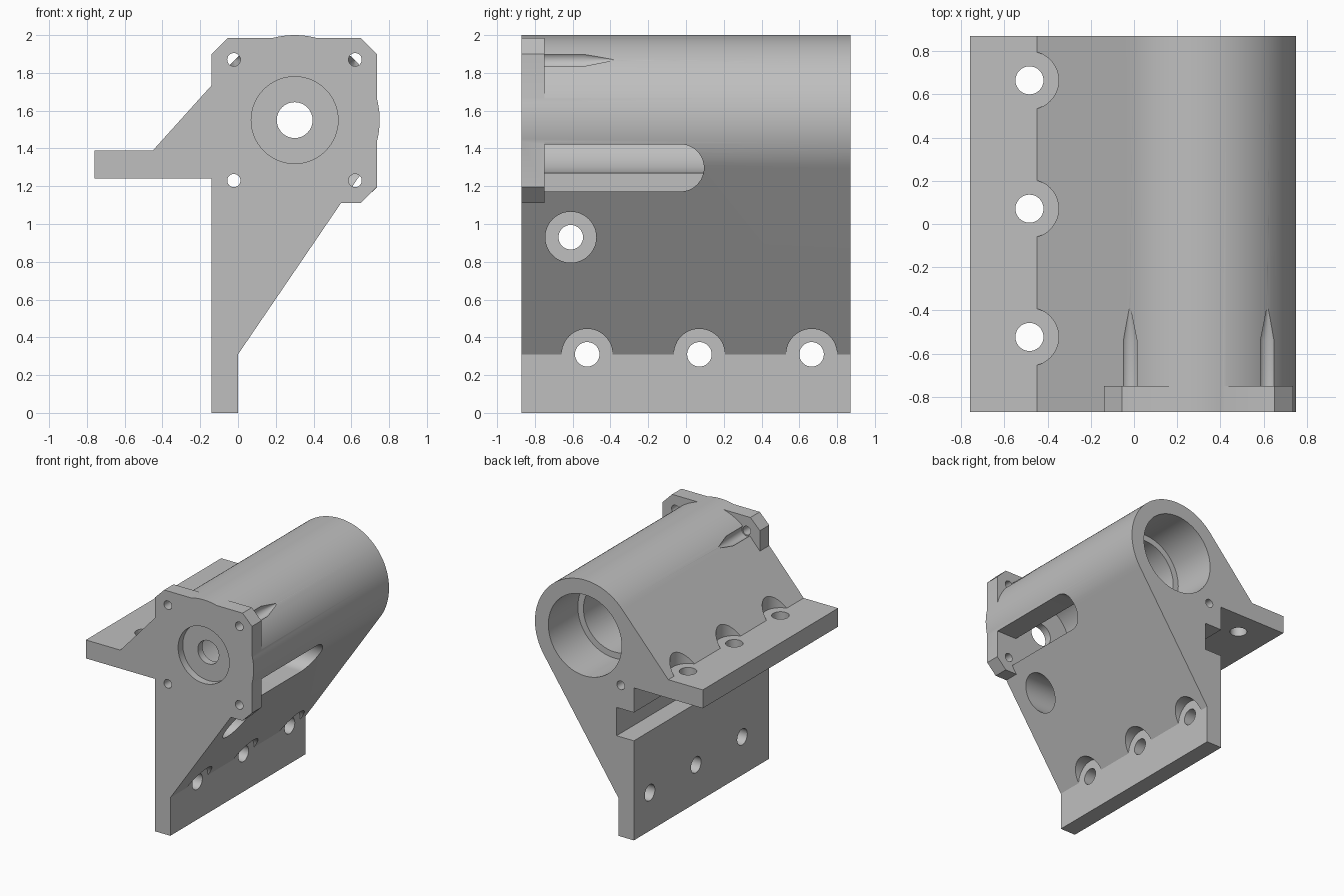
import bpy, bmesh
from math import sin, cos, radians, pi

cube = bpy.data.objects.get("Cube")
if cube:
    bpy.data.objects.remove(cube, do_unlink=True)

grey = bpy.data.materials.new("plain grey")
grey.use_nodes = True
grey.diffuse_color = (0.52, 0.52, 0.52, 1)
grey.node_tree.nodes["Principled BSDF"].inputs["Base Color"].default_value = (0.52, 0.52, 0.52, 1)

FRONT, BACK, FLANGE = -0.87, 0.87, -0.75
CX, CZ, R = 0.30, 1.55, 0.45


def place(axis, a, b, t):
    return {"x": (t, a, b), "y": (a, t, b), "z": (a, b, t)}[axis]


def loft(name, axis, sections):
    """Closed solid through a list of (position, outline) along an axis."""
    bm = bmesh.new()
    rings = [[bm.verts.new(place(axis, a, b, t)) for a, b in pts] for t, pts in sections]
    n = len(rings[0])
    for r0, r1 in zip(rings, rings[1:]):
        for i in range(n):
            j = (i + 1) % n
            bm.faces.new((r0[i], r0[j], r1[j], r1[i]))
    bm.faces.new(rings[0])
    bm.faces.new(rings[-1])
    bmesh.ops.recalc_face_normals(bm, faces=bm.faces)
    mesh = bpy.data.meshes.new(name)
    bm.to_mesh(mesh)
    bm.free()
    obj = bpy.data.objects.new(name, mesh)
    bpy.context.collection.objects.link(obj)
    mesh.materials.append(grey)
    return obj


def prism(name, axis, pts, lo, hi):
    return loft(name, axis, [(lo, pts), (hi, pts)])


def arc(a, b, r, start, end, n):
    angles = [radians(start + (end - start) * i / n) for i in range(n + 1)]
    return [(a + r * cos(t), b + r * sin(t)) for t in angles]


def turned(name, axis, a, b, steps, n=32):
    """Stepped round solid from (position, radius) pairs."""
    return loft(name, axis, [(t, arc(a, b, r, 0, 360, n)[:-1]) for t, r in steps])


def rect(a0, b0, a1, b1):
    return [(a0, b0), (a1, b0), (a1, b1), (a0, b1)]


def combine(target, other, operation):
    mod = target.modifiers.new(other.name, "BOOLEAN")
    mod.operation = operation
    mod.solver = "EXACT"
    mod.object = other
    other.hide_render = True
    bpy.context.view_layer.objects.active = target
    bpy.ops.object.modifier_apply(modifier=mod.name)
    bpy.data.objects.remove(other, do_unlink=True)


# Bracket body: barrel with tangent webs to the upright plate and side wing
outline = [(-0.76, 1.39), (-0.76, 1.24), (-0.14, 1.24), (-0.14, 0), (0, 0), (0, 0.31)]
outline += arc(CX, CZ, R, -34.5, 138.5, 56) + [(-0.45, 1.39)]
body = prism("motor_bracket", "y", outline, FRONT, BACK)

# Square mounting flange with clipped corners
flange = [(-0.14, 1.11), (0.65, 1.11), (0.735, 1.195), (0.735, 1.90),
          (0.65, 1.985), (-0.055, 1.985), (-0.14, 1.90)]
combine(body, prism("flange", "y", flange, FRONT, FLANGE), "UNION")

cutters = []

# Main bore: bearing seat at the back, coupler chamber, shaft hole, front recess
cutters.append(turned("chamber", "y", CX, CZ, [(FLANGE, 0.28), (0.49, 0.28), (0.491, 0.33), (1, 0.33)], 64))
cutters.append(turned("front_recess", "y", CX, CZ, [(-1, 0.23), (-0.81, 0.23)], 64))
cutters.append(turned("shaft_hole", "y", CX, CZ, [(-0.9, 0.095), (-0.7, 0.095)]))

# Flange screw holes, with pointed clearance grooves along the top of the barrel
for x in (-0.022, 0.62):
    cutters.append(turned("screw_groove", "y", x, 1.87, [(FLANGE, 0.045), (-0.54, 0.045), (-0.375, 0.001)]))
    cutters.append(turned("upper_screw_hole", "y", x, 1.87, [(-1, 0.035), (-0.7, 0.035)], 24))
cutters.append(turned("lower_screw_hole", "y", 0.62, 1.23, [(-1, 0.035), (-0.7, 0.035)], 24))
cutters.append(turned("long_screw_hole", "y", -0.022, 1.23, [(-1, 0.035), (1, 0.035)], 24))

# Access slot into the chamber, rounded at its far end
slot = [(FLANGE, 1.172)] + arc(-0.03, 1.297, 0.125, -90, 90, 24) + [(FLANGE, 1.422)]
cutters.append(prism("access_slot", "x", slot, CX, 1))

# Groove in the outer face of the upright, closed at the front
cutters.append(prism("back_groove", "y", rect(-0.3, 0.81, 0.015, 1.04), FLANGE, 1))
cutters.append(turned("side_hole", "x", -0.61, 0.93, [(-0.3, 0.065), (0.5, 0.065)]))
cutters.append(turned("side_counterbore", "x", -0.61, 0.93, [(0.15, 0.135), (1, 0.135)], 48))

# Three mounting holes in the upright and three in the wing, with spotfaces
for y in (-0.523, 0.071, 0.665):
    cutters.append(turned("upright_hole", "x", y, 0.31, [(-0.3, 0.065), (0.2, 0.065)]))
    cutters.append(turned("upright_spotface", "x", y, 0.31, [(0, 0.135), (0.6, 0.135)], 48))
    cutters.append(turned("wing_hole", "z", -0.484, y, [(1.1, 0.065), (1.6, 0.065)]))
    cutters.append(turned("wing_spotface", "z", -0.484, y, [(1.39, 0.135), (1.9, 0.135)], 48))

for cutter in cutters:
    combine(body, cutter, "DIFFERENCE")

# Smooth round surfaces, keep machined edges crisp
bpy.ops.object.select_all(action="DESELECT")
body.select_set(True)
bpy.context.view_layer.objects.active = body
bpy.ops.object.shade_smooth_by_angle(angle=pi / 6)
